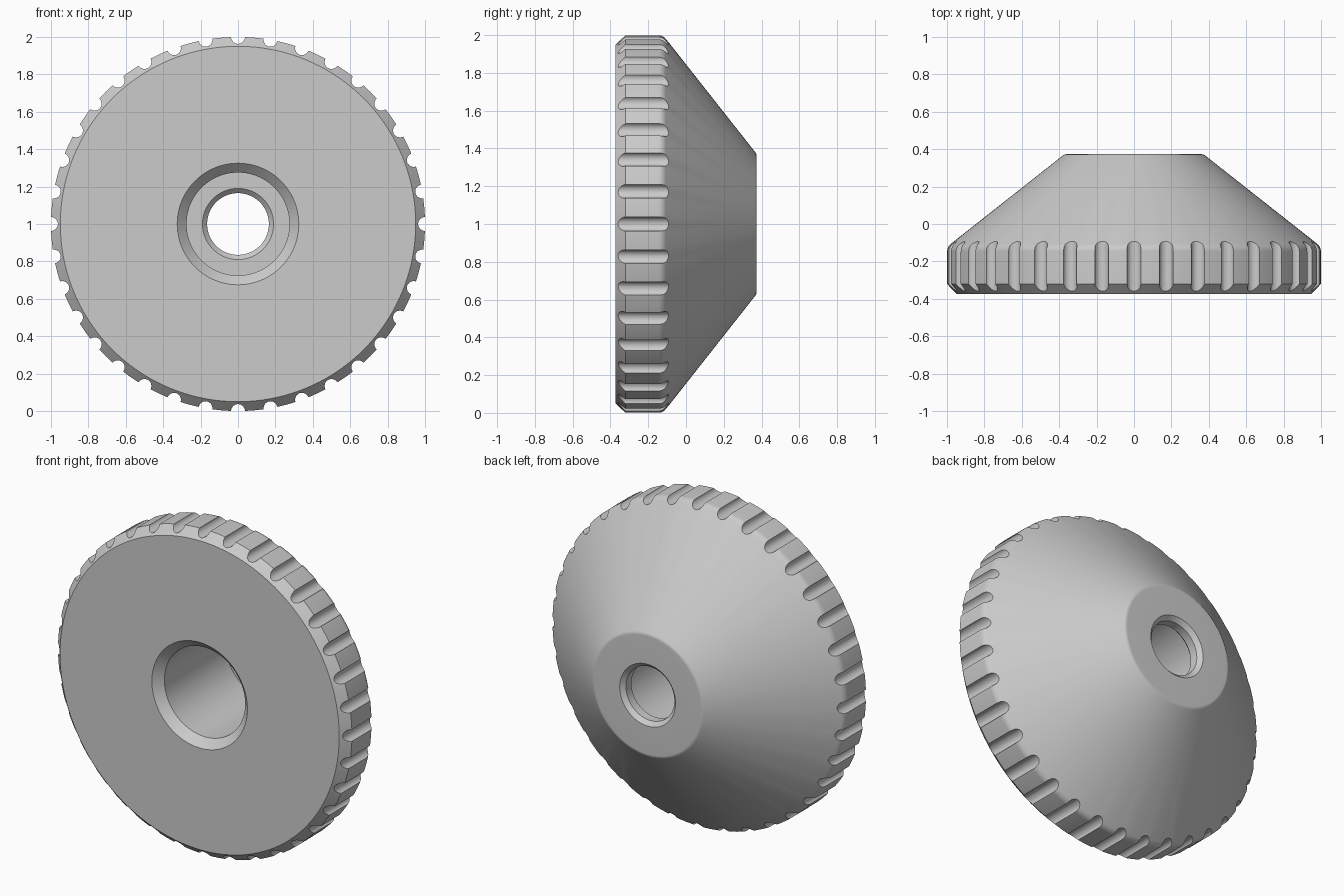
import bpy, bmesh
from math import radians, sin, cos, tan, pi
from mathutils import Vector, Matrix

if "Cube" in bpy.data.objects:
    bpy.data.objects.remove(bpy.data.objects["Cube"], do_unlink=True)

SEGMENTS = 144
GROOVES = 36
CENTRE = Vector((0, 0, 1))
HALF = 0.373          # half of the thickness along y


def fillet(prev, corner, nxt, radius, steps=5):
    """Round one profile corner with an arc."""
    p, c, n = Vector(prev), Vector(corner), Vector(nxt)
    a, b = (p - c).normalized(), (n - c).normalized()
    half = a.angle(b) / 2
    mid = c + (a + b).normalized() * radius / sin(half)
    start = c + a * radius / tan(half) - mid
    end = c + b * radius / tan(half) - mid
    return [tuple(mid + start.lerp(end, i / steps).normalized() * radius)
            for i in range(steps + 1)]


# Profile as (radius, y): outside from front to back, then the stepped bore
chamfer_end = (1.0, -0.321)
shoulder = (1.0, -0.122)
back_edge = (0.372, HALF)
back_hole = (0.19, HALF)
profile = [(0.325, -HALF), (0.95, -HALF), chamfer_end]
profile += fillet(chamfer_end, shoulder, back_edge, 0.05)
profile += fillet(shoulder, back_edge, back_hole, 0.03)
profile += [back_hole, (0.165, HALF - 0.025), (0.165, 0.295), (0.19, 0.27),
            (0.275, 0.27), (0.275, -HALF + 0.05)]

# Revolved body
bm = bmesh.new()
rings = []
for i in range(SEGMENTS):
    t = 2 * pi * i / SEGMENTS
    rings.append([bm.verts.new((r * cos(t), y, 1 + r * sin(t))) for r, y in profile])
count = len(profile)
for i, ring in enumerate(rings):
    other = rings[(i + 1) % SEGMENTS]
    for j in range(count):
        k = (j + 1) % count
        bm.faces.new((ring[j], ring[k], other[k], other[j]))
bmesh.ops.recalc_face_normals(bm, faces=bm.faces)
mesh = bpy.data.meshes.new("knurled_knob")
bm.to_mesh(mesh)
bm.free()
knob = bpy.data.objects.new("knurled_knob", mesh)
bpy.context.collection.objects.link(knob)

# Round grip grooves around the rim
bm = bmesh.new()
for i in range(GROOVES):
    turn = Matrix.Rotation(2 * pi * i / GROOVES, 4, 'Y')
    place = (Matrix.Translation(CENTRE) @ turn @ Matrix.Translation((1.0, 0, 0))
             @ Matrix.Rotation(radians(90), 4, 'X'))
    bmesh.ops.create_cone(bm, cap_ends=True, segments=24, radius1=0.037,
                          radius2=0.037, depth=1.0, matrix=place)
cut_mesh = bpy.data.meshes.new("groove_cutter")
bm.to_mesh(cut_mesh)
bm.free()
cutter = bpy.data.objects.new("groove_cutter", cut_mesh)
bpy.context.collection.objects.link(cutter)
cutter.hide_render = True

cut = knob.modifiers.new("grooves", 'BOOLEAN')
cut.operation = 'DIFFERENCE'
cut.solver = 'EXACT'
cut.object = cutter
bpy.context.view_layer.update()
bpy.ops.object.select_all(action='DESELECT')
knob.select_set(True)
bpy.context.view_layer.objects.active = knob
bpy.ops.object.modifier_apply(modifier=cut.name)
bpy.data.objects.remove(cutter, do_unlink=True)

# Single grey finish
grey = bpy.data.materials.new("grey_metal")
grey.use_nodes = True
colour = (0.6, 0.6, 0.6, 1)
grey.diffuse_color = colour
grey.node_tree.nodes["Principled BSDF"].inputs["Base Color"].default_value = colour
knob.data.materials.clear()
knob.data.materials.append(grey)

bpy.ops.object.shade_smooth_by_angle(angle=radians(28))
